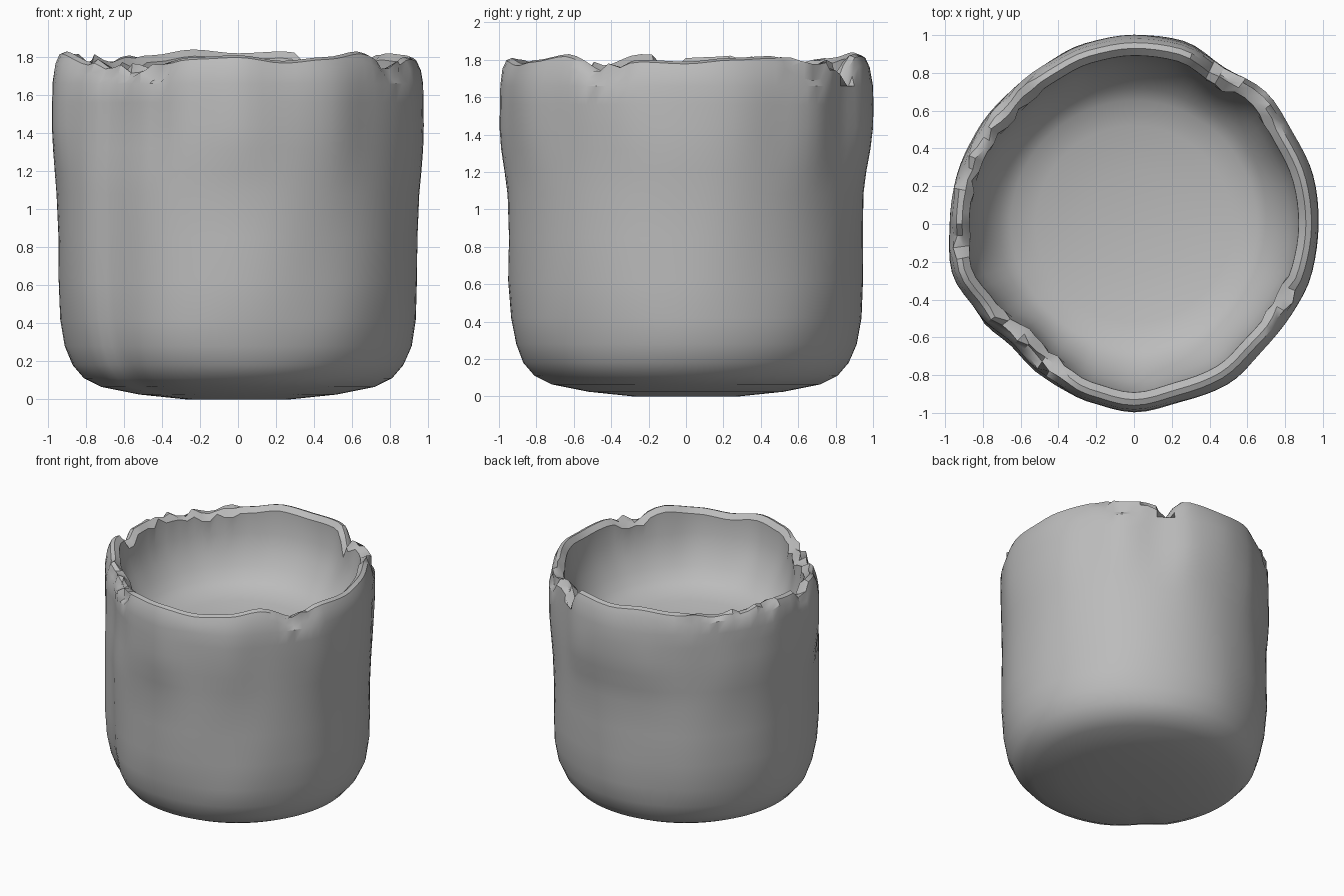
import bpy, bmesh, math, random
from mathutils import Vector, noise

random.seed(4)
SEGMENTS = 96

cube = bpy.data.objects.get("Cube")
if cube:
    bpy.data.objects.remove(cube, do_unlink=True)

clay = bpy.data.materials.new("grey clay")
clay.use_nodes = True
GREY = (0.5, 0.5, 0.5, 1)
clay.diffuse_color = GREY
clay.node_tree.nodes["Principled BSDF"].inputs["Base Color"].default_value = GREY

# Lip outline and rim height, one value every 15 degrees from +x
LIP_RADIUS = [.98, .98, .97, .99, .96, 1, 1, .99, .97, .96, .97, .98,
              .98, 1, .95, .90, .93, .975, 1, .975, .98, .955, .96, .975]
RIM_HEIGHT = [1.79, 1.81, 1.82, 1.77, 1.79, 1.83, 1.82, 1.84, 1.81, 1.79, 1.80, 1.82,
              1.81, 1.83, 1.77, 1.75, 1.76, 1.80, 1.81, 1.78, 1.80, 1.83, 1.76, 1.80]

# Outer wall: radius, height, share of the flared lip outline
OUTER = [(.28, 0, 0), (.52, .025, 0), (.72, .065, 0), (.81, .11, 0), (.87, .18, 0),
         (.91, .28, 0), (.935, .42, 0), (.947, .62, 0), (.947, .85, 0),
         (.947, 1.08, .1), (.95, 1.2, .35), (.95, 1.32, .75), (.95, 1.44, 1),
         (.95, 1.56, 1), (.945, 1.66, .95)]
# Inner wall and raised floor: radius, height
INNER = [(.845, 1.62), (.81, 1.5), (.765, 1.4), (.71, 1.33), (.65, 1.28),
         (.52, 1.245), (.28, 1.21)]


def sample(table, degrees):
    """Smoothly interpolated value of a closed table."""
    i, t = divmod(degrees / 15, 1)
    a, b = table[int(i) % 24], table[(int(i) + 1) % 24]
    t = t * t * (3 - 2 * t)
    return a + (b - a) * t


def near(degrees, centre, width):
    """Bump from 1 at the centre to 0 at the given distance."""
    return max(0, 1 - abs(degrees - centre) / width)


def torn(degrees):
    """Stretches of the rim with ragged teeth."""
    return any(a < degrees < b for a, b in ((35, 62), (126, 170), (180, 190), (213, 245), (325, 340)))


def dent(r, z, ang):
    """Gentle hand-pressed unevenness."""
    p = Vector((math.cos(ang) * 2.2, math.sin(ang) * 2.2, z * 2.2))
    return r + 0.012 * noise.noise(p)


bm = bmesh.new()
rings = []
angles = [math.tau * i / SEGMENTS for i in range(SEGMENTS)]
tooth = [random.uniform(-1, 1) for _ in angles]


def add_ring(shape):
    ring = []
    for i, ang in enumerate(angles):
        r, z = shape(i, ang, math.degrees(ang))
        ring.append(bm.verts.new((r * math.cos(ang), r * math.sin(ang), z)))
    rings.append(ring)


# Outside of the pot
for radius, height, flare in OUTER:
    def wall(i, ang, deg):
        lip = sample(LIP_RADIUS, deg)
        body = radius * min(1, (lip + .02) / .96)
        r = body + (lip - body) * flare
        return (dent(r, height, ang) if height > .2 else r), height
    add_ring(wall)


# Uneven rim with ragged stretches and two notches
def rim(inset, drop):
    def shape(i, ang, deg):
        notch = .13 * near(deg, 64, 5) + .1 * near(deg, 186, 5)
        rough = (.028 * tooth[(i + int(inset * 100)) % SEGMENTS]) if torn(deg) else 0
        return (sample(LIP_RADIUS, deg) - inset + rough * .6,
                sample(RIM_HEIGHT, deg) - drop - notch + rough)
    return shape


for inset, drop in ((.018, .06), (.04, .012), (.07, 0), (.108, .035)):
    add_ring(rim(inset, drop))

# Inside wall and floor
for radius, height in INNER:
    def inside(i, ang, deg):
        follow = max(0, (height - 1.25) / .37)
        return radius + (sample(LIP_RADIUS, deg) - .96) * follow, height
    add_ring(inside)

for low, high in zip(rings, rings[1:]):
    for i in range(SEGMENTS):
        j = (i + 1) % SEGMENTS
        bm.faces.new((low[i], low[j], high[j], high[i]))

# Close the underside and the floor
for ring, height in ((rings[0], 0), (rings[-1], 1.2)):
    centre = bm.verts.new((0, 0, height))
    for i in range(SEGMENTS):
        bm.faces.new((ring[i], ring[(i + 1) % SEGMENTS], centre))
bmesh.ops.recalc_face_normals(bm, faces=bm.faces[:])

mesh = bpy.data.meshes.new("pot")
bm.to_mesh(mesh)
bm.free()
mesh.materials.append(clay)
pot = bpy.data.objects.new("pot", mesh)
bpy.context.collection.objects.link(pot)

bpy.ops.object.select_all(action='DESELECT')
pot.select_set(True)
bpy.context.view_layer.objects.active = pot
bpy.ops.object.shade_smooth_by_angle(angle=math.radians(35))
